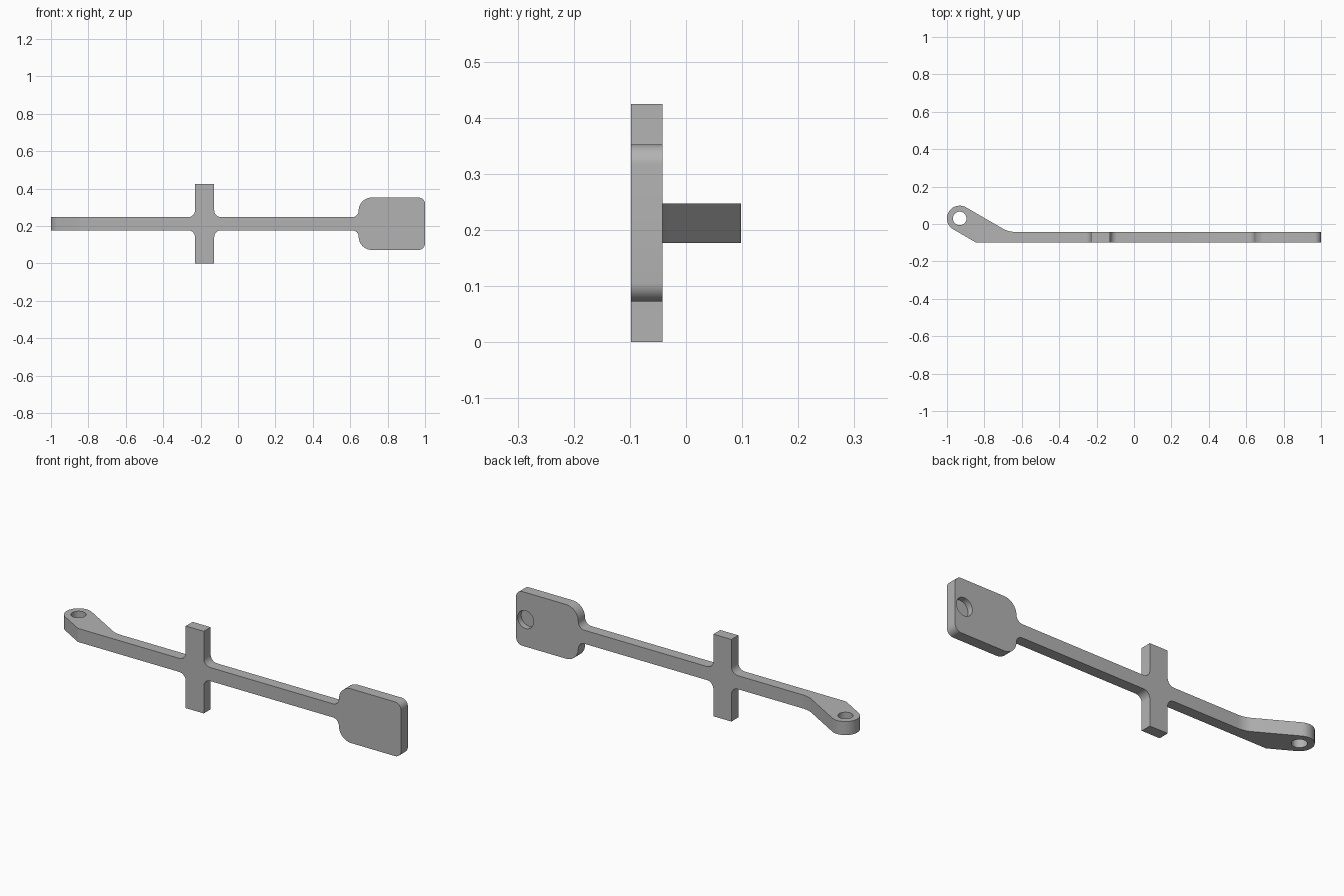
import bpy, bmesh, math
from mathutils import Vector

default = bpy.data.objects.get("Cube")
if default:
    bpy.data.objects.remove(default, do_unlink=True)

MID_Z = 0.212          # height of the bar's centre line
FRONT, BACK = -0.098, -0.042
LUG = Vector((-0.932, 0.03))
LUG_R = 0.068


def rounded(corners, steps=10):
    """Outline from (x, y, radius) corners, with each corner turned into an arc."""
    out = []
    for i, (x, y, r) in enumerate(corners):
        p = Vector((x, y))
        if r == 0:
            out.append(p)
            continue
        u = (Vector(corners[i - 1][:2]) - p).normalized()
        v = (Vector(corners[(i + 1) % len(corners)][:2]) - p).normalized()
        half = u.angle(v) / 2
        centre = p + (u + v).normalized() * (r / math.sin(half))
        a = p + u * (r / math.tan(half)) - centre
        b = p + v * (r / math.tan(half)) - centre
        turn = math.atan2(a.x * b.y - a.y * b.x, a.dot(b))
        start = math.atan2(a.y, a.x)
        for k in range(steps + 1):
            t = start + turn * k / steps
            out.append(centre + Vector((math.cos(t), math.sin(t))) * r)
    return out


def prism(name, outline, axis, low, high):
    """Extrude a flat outline along y (outline is x, z) or along z (outline is x, y)."""
    bm = bmesh.new()
    place = (lambda p: (p.x, low, p.y)) if axis == "Y" else (lambda p: (p.x, p.y, low))
    verts = [bm.verts.new(place(p)) for p in outline]
    bmesh.ops.remove_doubles(bm, verts=verts, dist=1e-5)
    face = bm.faces.new([v for v in verts if v.is_valid])
    moved = bmesh.ops.extrude_face_region(bm, geom=[face])["geom"]
    shift = (0, high - low, 0) if axis == "Y" else (0, 0, high - low)
    bmesh.ops.translate(bm, verts=[g for g in moved if isinstance(g, bmesh.types.BMVert)], vec=shift)
    bmesh.ops.recalc_face_normals(bm, faces=bm.faces)
    mesh = bpy.data.meshes.new(name)
    bm.to_mesh(mesh)
    bm.free()
    obj = bpy.data.objects.new(name, mesh)
    bpy.context.collection.objects.link(obj)
    return obj


def circle(x, y, r, count=48):
    return [Vector((x + r * math.cos(math.tau * k / count), y + r * math.sin(math.tau * k / count)))
            for k in range(count)]


def cut(target, tool, operation):
    """Apply a boolean and discard the tool."""
    tool.hide_render = True
    mod = target.modifiers.new("cut", "BOOLEAN")
    mod.operation, mod.solver, mod.object = operation, "EXACT", tool
    bpy.context.view_layer.objects.active = target
    bpy.ops.object.modifier_apply(modifier=mod.name)
    bpy.data.objects.remove(tool, do_unlink=True)


# Front silhouette: bar, cross piece and paddle, mirrored about the centre line
BAR, CROSS, PADDLE = 0.035, 0.212, 0.14
upper = [(-1.1, BAR, 0), (-0.23, BAR, 0.037), (-0.23, CROSS, 0), (-0.127, CROSS, 0),
         (-0.127, BAR, 0.037), (0.645, BAR, 0.035), (0.645, PADDLE, 0.07), (1.0, PADDLE, 0.035)]
half = [(x, MID_Z + h, r) for x, h, r in upper]
mirrored = [(x, MID_Z - h, r) for x, h, r in reversed(upper)]
lever = prism("lever", rounded(half + mirrored), "Y", -0.2, 0.2)

# Plan silhouette: straight strip with an angled, round-ended lug
along = Vector((-math.cos(math.radians(30)), 0.5))
across = Vector((0.5, -along.x))
tip_back = LUG + (along + across) * LUG_R
tip_front = LUG + (along - across) * LUG_R


def bend(tip, y):
    return tip.x + along.x / along.y * (y - tip.y)


plan = [(*tip_front, LUG_R), (bend(tip_front, FRONT), FRONT, 0), (1.1, FRONT, 0),
        (1.1, BACK, 0), (bend(tip_back, BACK), BACK, 0.13), (*tip_back, LUG_R)]
cut(lever, prism("plan_cutter", rounded(plan, 16), "Z", -0.1, 0.6), "INTERSECT")

# Through bore in the lug, and blind recess in the back of the paddle
cut(lever, prism("bore_cutter", circle(*LUG, 0.036), "Z", -0.1, 0.6), "DIFFERENCE")
cut(lever, prism("recess_cutter", circle(0.946, MID_Z, 0.046), "Y", BACK - 0.03, 0.1), "DIFFERENCE")

# Single grey material
grey = bpy.data.materials.new("plain_grey")
grey.use_nodes = True
colour = (0.45, 0.45, 0.45, 1)
grey.diffuse_color = colour
grey.node_tree.nodes["Principled BSDF"].inputs["Base Color"].default_value = colour
lever.data.materials.clear()
lever.data.materials.append(grey)
for poly in lever.data.polygons:
    poly.material_index = 0

bpy.ops.object.select_all(action="DESELECT")
lever.select_set(True)
bpy.context.view_layer.objects.active = lever
bpy.ops.object.shade_smooth_by_angle(angle=math.radians(25))
